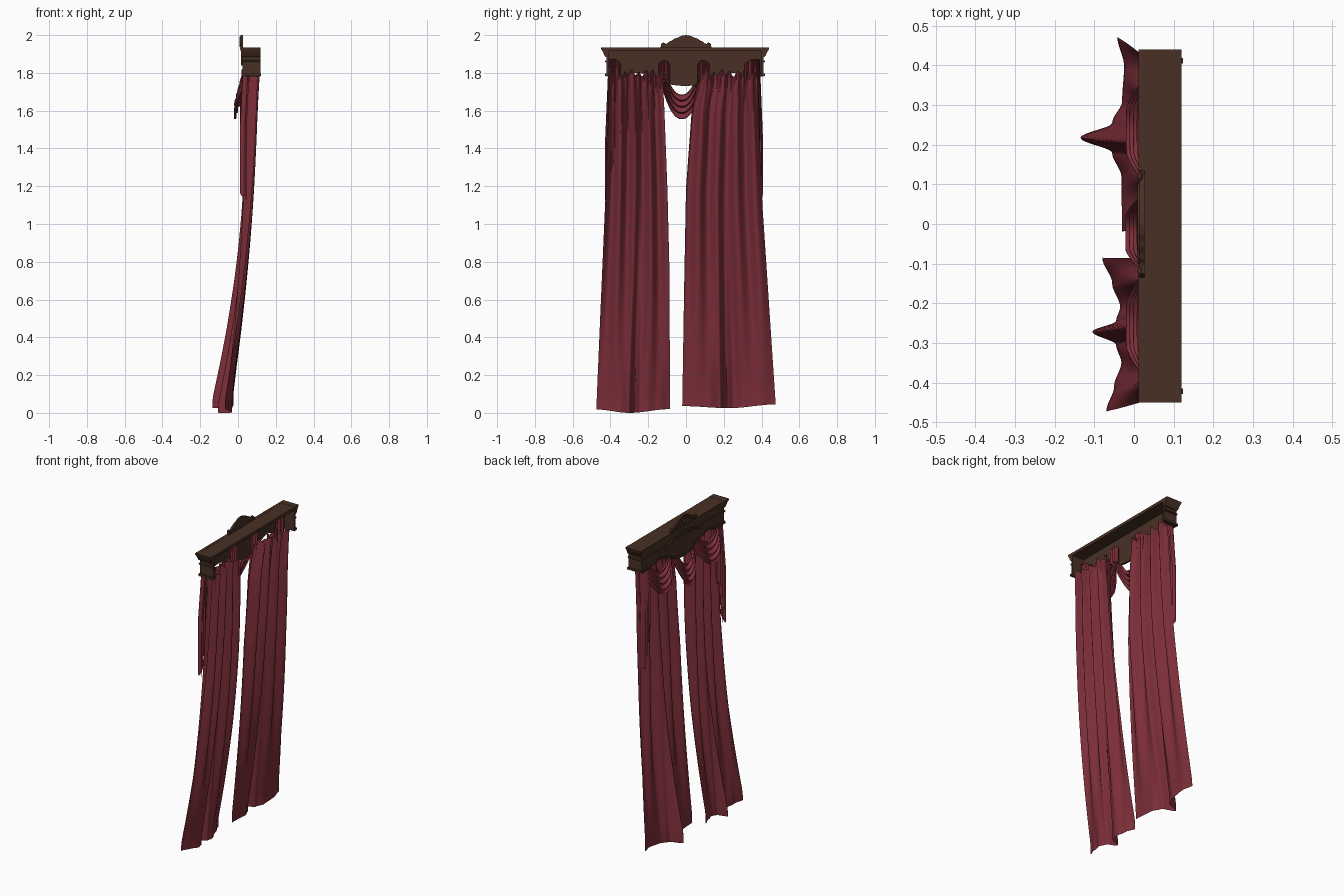
import bpy, bmesh, math
from math import sin, cos, pi, exp

if "Cube" in bpy.data.objects:
    bpy.data.objects.remove(bpy.data.objects["Cube"])


def material(name, rgb):
    m = bpy.data.materials.new(name)
    m.diffuse_color = (*rgb, 1)
    m.use_nodes = True
    m.node_tree.nodes["Principled BSDF"].inputs["Base Color"].default_value = m.diffuse_color
    return m


RED = material("burgundy_fabric", (0.20, 0.027, 0.040))
WOOD = material("dark_walnut", (0.065, 0.030, 0.018))
CY = -0.005                       # centre of the pelmet along y


def make(name, verts, faces, mat, angle=35):
    me = bpy.data.meshes.new(name)
    me.from_pydata(verts, [], faces)
    bm = bmesh.new()
    bm.from_mesh(me)
    bmesh.ops.recalc_face_normals(bm, faces=bm.faces)
    bm.to_mesh(me)
    bm.free()
    me.materials.append(mat)
    ob = bpy.data.objects.new(name, me)
    bpy.context.collection.objects.link(ob)
    bpy.context.view_layer.objects.active = ob
    ob.select_set(True)
    bpy.ops.object.shade_smooth_by_angle(angle=math.radians(angle))
    ob.select_set(False)
    return ob


def sheet(name, fn, nu, nv, mat, angle=60):
    """Grid surface from a function of u and v in 0..1."""
    verts = [fn(i / nu, j / nv) for j in range(nv + 1) for i in range(nu + 1)]
    w = nu + 1
    faces = [(j * w + i, j * w + i + 1, (j + 1) * w + i + 1, (j + 1) * w + i)
             for j in range(nv) for i in range(nu)]
    return make(name, verts, faces, mat, angle)


def interp(pts, t):
    """Smooth interpolation through sorted (t, value) points."""
    if t <= pts[0][0]:
        return pts[0][1]
    for (a, va), (b, vb) in zip(pts, pts[1:]):
        if t <= b:
            k = (t - a) / (b - a)
            return va + (vb - va) * (k * k * (3 - 2 * k))
    return pts[-1][1]


def u_sweep(name, profile):
    """Sweep a closed (outward offset, z) profile round the two ends and front."""
    n = len(profile)
    verts = []
    for cx, sy in ((0, -1), (1, -1), (1, 1), (0, 1)):
        for o, z in profile:
            verts.append((0.025 - 0.45 * o if cx else 0.12, CY + sy * (0.415 + o), z))
    faces = [(k * n + i, k * n + (i + 1) % n, (k + 1) * n + (i + 1) % n, (k + 1) * n + i)
             for k in range(3) for i in range(n)]
    faces += [tuple(range(n)), tuple(range(3 * n, 4 * n))]
    return make(name, verts, faces, WOOD)


def plate(name, lower, upper, x0, x1, y0, y1, n):
    """Upright board between two height functions of y."""
    verts = []
    for i in range(n + 1):
        y = y0 + (y1 - y0) * i / n
        lo, hi = lower(y), upper(y)
        verts += [(x0, y, lo), (x1, y, lo), (x1, y, hi), (x0, y, hi)]
    faces = [(4 * i + k, 4 * i + (k + 1) % 4, 4 * i + 4 + (k + 1) % 4, 4 * i + 4 + k)
             for i in range(n) for k in range(4)]
    faces += [(0, 1, 2, 3), tuple(4 * n + k for k in range(4))]
    return make(name, verts, faces, WOOD)


# --- pelmet: crown, beads, end boards, top, scalloped front board ---
u_sweep("crown_moulding", [(-0.01, 1.935), (0.03, 1.935), (0.029, 1.925), (0.019, 1.91),
                           (0.012, 1.892), (0.006, 1.885), (-0.01, 1.885)])
u_sweep("upper_bead", [(-0.005, 1.868), (0.006, 1.866), (0.009, 1.861), (0.006, 1.856), (-0.005, 1.854)])
plate("top_board", lambda y: 1.915, lambda y: 1.934, 0.02, 0.12, CY - 0.42, CY + 0.42, 1)


def bottom_edge(y):
    return interp([(0, 1.73), (0.06, 1.735), (0.14, 1.775), (0.25, 1.80), (0.34, 1.78), (0.42, 1.78)], abs(y - CY))


plate("front_board", bottom_edge, lambda y: 1.92, 0.025, 0.037, CY - 0.415, CY + 0.415, 60)
plate("lower_bead_front", lambda y: bottom_edge(y) + 0.004, lambda y: bottom_edge(y) + 0.017,
      0.019, 0.026, CY - 0.42, CY + 0.42, 60)
for s, side in ((-1, "left"), (1, "right")):
    ya, yb = sorted((CY + s * 0.415, CY + s * 0.403))
    plate("end_board_" + side, lambda y: 1.78, lambda y: 1.92, 0.027, 0.12, ya, yb, 1)
    ya, yb = sorted((CY + s * 0.410, CY + s * 0.424))
    plate("lower_bead_" + side, lambda y: 1.784, lambda y: 1.797, 0.02, 0.123, ya, yb, 1)


# --- carved crest with raised arch and scrolls ---
def crest_top(y):
    return interp([(0, 2.0), (0.02, 1.997), (0.05, 1.985), (0.085, 1.968), (0.10, 1.956),
                   (0.112, 1.953), (0.125, 1.957), (0.135, 1.936)], abs(y))


plate("crest", lambda y: 1.925, crest_top, 0.014, 0.026, -0.135, 0.135, 54)
plate("crest_arch", lambda y: crest_top(y) - 0.02, lambda y: crest_top(y) - 0.008, 0.009, 0.016, -0.1, 0.1, 40)
plate("front_apron_arch", lambda y: 1.84 + 0.05 * cos(y / 0.18 * pi / 2), lambda y: 1.853 + 0.05 * cos(y / 0.18 * pi / 2),
      0.016, 0.026, -0.18, 0.18, 36)
for y, z, r in ((-0.12, 1.948, 0.012), (0.12, 1.948, 0.012), (0, 1.96, 0.016)):
    bpy.ops.mesh.primitive_uv_sphere_add(segments=16, ring_count=8, radius=r, location=(0.015, y, z))
    ob = bpy.context.object
    ob.name = "crest_rosette"
    ob.scale.x = 0.5
    ob.data.materials.append(WOOD)
    bpy.ops.object.shade_smooth_by_angle()
    ob.select_set(False)


# --- curtains: gathered at the top, billowing forward toward the hem ---
def curtain(name, edge_a, edge_b, hem, hem_z, folds, phase):
    def fn(u, v):
        v = v ** 1.3
        top = 1.80 + 0.012 * sin(u * 47 + phase) + 0.008 * sin(u * 19)
        zb = interp(hem_z, u)
        z = top + (zb - top) * v
        ya, yb = interp_lin(edge_a, v), interp_lin(edge_b, v)
        y = ya + (yb - ya) * u
        w = min(1, v / 0.97) ** 1.9
        x_top = 0.074 + 0.030 * cos(2 * pi * folds * u + phase)
        x_low = interp(hem, ya_hem(edge_a, edge_b, u))
        x = x_top * (1 - w) + x_low * w
        x += 0.012 * sin(2 * pi * 13 * u + phase) * exp(-v * 12)
        return (x, y, z)
    return sheet(name, fn, 110, 60, RED)


def interp_lin(pts, t):
    for (a, va), (b, vb) in zip(pts, pts[1:]):
        if t <= b:
            return va + (vb - va) * (t - a) / (b - a)
    return pts[-1][1]


def ya_hem(a, b, u):
    return a[-1][1] + (b[-1][1] - a[-1][1]) * u


curtain("curtain_left",
        [(0, -0.405), (0.35, -0.425), (0.67, -0.45), (1, -0.475)],
        [(0, -0.125), (0.1, -0.115), (0.35, -0.098), (0.6, -0.087), (1, -0.085)],
        [(-0.475, -0.07), (-0.41, -0.05), (-0.35, -0.032), (-0.305, -0.045), (-0.272, -0.105),
         (-0.245, -0.045), (-0.21, -0.035), (-0.15, -0.055), (-0.085, -0.08)],
        [(0, 0.018), (0.45, 0.0), (1, 0.02)], 4, 0.6)
curtain("curtain_right",
        [(0, 0.07), (0.12, 0.03), (0.35, 0.0), (0.65, -0.01), (1, -0.02)],
        [(0, 0.38), (0.15, 0.387), (0.4, 0.405), (0.7, 0.44), (1, 0.475)],
        [(-0.02, -0.03), (0.12, -0.032), (0.18, -0.055), (0.218, -0.135), (0.255, -0.055),
         (0.31, -0.03), (0.4, -0.025), (0.475, -0.042)],
        [(0, 0.036), (0.5, 0.025), (1, 0.045)], 4, 2.2)


# --- swags: draped loops hung from behind the front board ---
def swag(name, yc, half, z_in, z_out, x_out):
    def fn(u, v):
        a = 2 * u - 1
        sag = (1 - abs(a) ** 2.2)
        pleat = 0.009 * sin(2 * pi * 4 * v) * (0.35 + 0.65 * sag)
        end_z = 1.87 - 0.10 * v
        z = end_z + (z_in + (z_out - z_in) * v - end_z) * sag + pleat * 0.5
        x = 0.048 + (0.018 + (x_out - 0.018) * v - 0.048) * min(1, sag * 1.15) - pleat
        return (x, yc + half * a * (1 + 0.12 * v), z)
    sheet(name, fn, 40, 40, RED)


swag("swag_centre", -0.022, 0.105, 1.685, 1.555, -0.02)
swag("swag_left", -0.255, 0.135, 1.74, 1.60, -0.018)
swag("swag_right", 0.235, 0.135, 1.74, 1.60, -0.018)


# --- cascading tails at both ends, longest on one side, stepped hem ---
def tail(name, y_long, y_short, y_mid):
    def fn(u, v):
        zb = 1.12 + 0.34 * u + 0.035 * sin(2 * pi * 4 * u)
        z = 1.87 + (zb - 1.87) * v
        wide = 0.6 + 0.4 * min(1, v * 1.6)
        y = y_mid + (y_long + (y_short - y_long) * u - y_mid
                     + 0.012 * sin(2 * pi * 4 * u)) * wide
        fold = abs(((u * 4) % 1) * 2 - 1) - 0.5
        x = 0.046 - 0.018 * min(1, v * 2) + 0.034 * fold
        return (x, y, z)
    sheet(name, fn, 48, 24, RED)


tail("tail_left", -0.43, -0.36, -0.38)
tail("tail_right", 0.40, 0.335, 0.365)

# --- gathered swag heads pinned inside the pelmet ---
for i, (ya, yb) in enumerate(((-0.405, -0.345), (-0.145, -0.085), (0.06, 0.125), (0.31, 0.39))):
    sheet("swag_head_%d" % (i + 1),
          lambda u, v: (0.05 + 0.012 * sin(2 * pi * 3 * u), ya + (yb - ya) * u,
                        1.865 - 0.02 * abs(2 * u - 1) ** 3 - 0.10 * v), 24, 4, RED)
